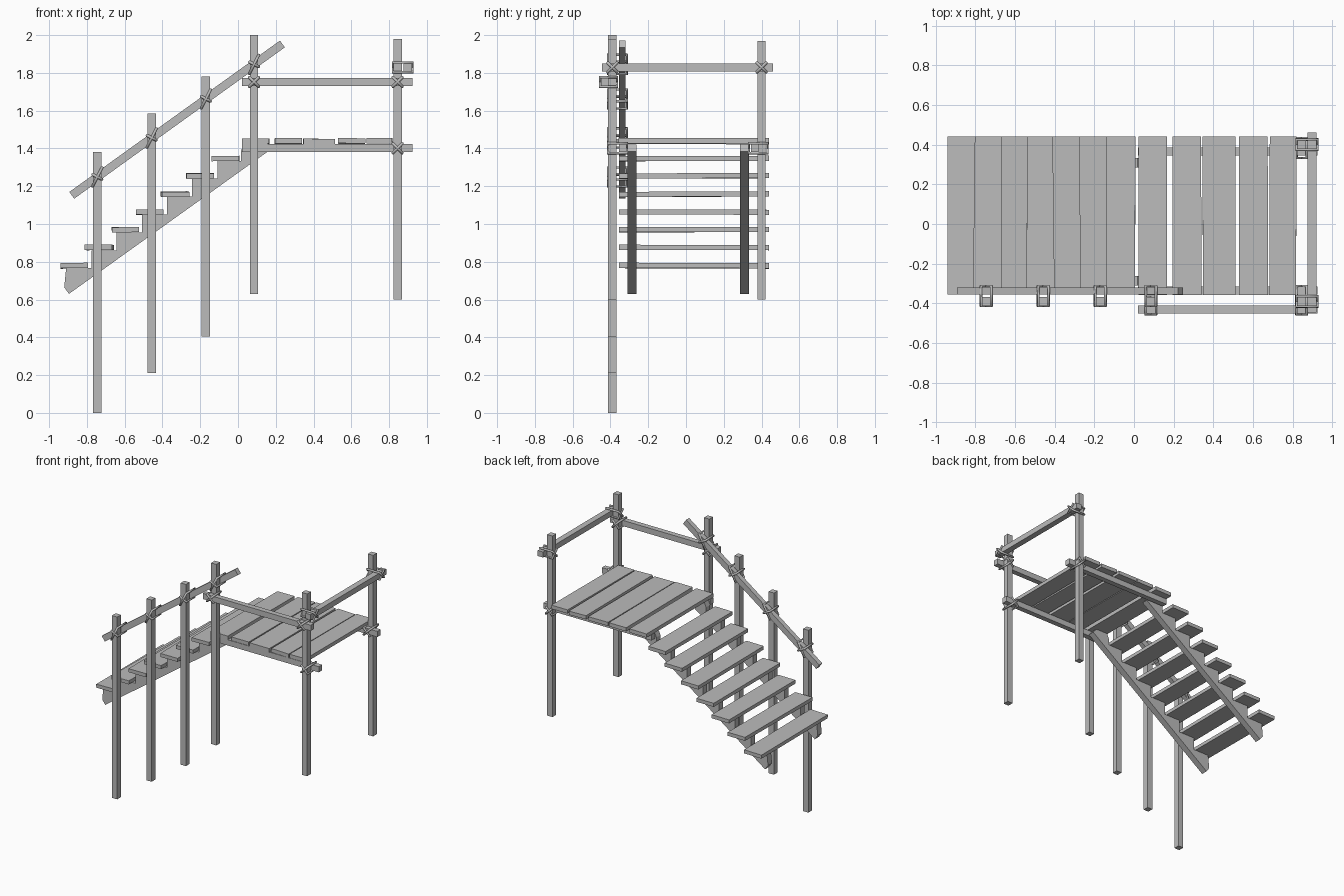
import bpy, bmesh, math, random
from mathutils import Vector, Matrix

random.seed(4)
default = bpy.data.objects.get("Cube")
if default:
    bpy.data.objects.remove(default, do_unlink=True)

wood = bpy.data.materials.new("grey_wood")
wood.use_nodes = True
GREY = (0.5, 0.5, 0.5, 1)
wood.diffuse_color = GREY
wood.node_tree.nodes["Principled BSDF"].inputs["Base Color"].default_value = GREY


def finish(name, bm):
    bmesh.ops.recalc_face_normals(bm, faces=bm.faces)
    mesh = bpy.data.meshes.new(name)
    bm.to_mesh(mesh)
    bm.free()
    mesh.materials.append(wood)
    obj = bpy.data.objects.new(name, mesh)
    bpy.context.collection.objects.link(obj)
    return obj


def box(name, lo, hi, pitch=0.0, wobble=0.0):
    """Box between two corners, pitched about y, with optional rough-sawn ends."""
    lo, hi = Vector(lo), Vector(hi)
    bm = bmesh.new()
    bmesh.ops.create_cube(bm, size=1)
    bmesh.ops.scale(bm, vec=hi - lo, verts=bm.verts)
    if wobble:
        for end in (-1, 1):
            dx, dz = (random.uniform(-wobble, wobble) for _ in range(2))
            for v in bm.verts:
                if v.co.y * end > 0:
                    v.co += Vector((dx, 0, dz * 0.5))
    bm.transform(Matrix.Translation((lo + hi) / 2) @ Matrix.Rotation(pitch, 4, 'Y'))
    return finish(name, bm)


def lashing(name, centre, depth_axis, depth, slope=0.0, half=0.026):
    """Two crossing rope loops round a post and the rail beside it."""
    side = Vector((1, 0, 0)) if depth_axis.y else Vector((0, 1, 0))
    rail_dir = side * math.cos(slope) + Vector((0, 0, math.sin(slope)))
    post_dir = Vector((0, 0, 1))
    reach = half / math.cos(slope)
    curve = bpy.data.curves.new(name, 'CURVE')
    curve.dimensions = '3D'
    curve.bevel_depth = 0.008
    curve.bevel_resolution = 1
    for sign in (-1, 1):
        corner = (post_dir + rail_dir * sign) * reach
        back = depth_axis * depth / 2
        spline = curve.splines.new('POLY')
        spline.points.add(3)
        spline.use_cyclic_u = True
        for point, p in zip(spline.points, (corner + back, corner - back,
                                            -corner - back, -corner + back)):
            point.co = (*(Vector(centre) + p), 1)
    helper = bpy.data.objects.new(name + "_path", curve)
    bpy.context.collection.objects.link(helper)
    graph = bpy.context.evaluated_depsgraph_get()
    mesh = bpy.data.meshes.new_from_object(helper.evaluated_get(graph))
    bpy.data.objects.remove(helper, do_unlink=True)
    mesh.materials.clear()
    mesh.materials.append(wood)
    obj = bpy.data.objects.new(name, mesh)
    bpy.context.collection.objects.link(obj)


X, Y = Vector((1, 0, 0)), Vector((0, 1, 0))
R = 0.022           # half thickness of posts and rails
FRONT, BACK = -0.39, 0.40
END = 0.845         # x of the two outer posts

# Posts: x, y, bottom, top
stair_posts = [(-0.745, 0.0, 1.38), (-0.457, 0.21, 1.585),
               (-0.17, 0.405, 1.78), (0.085, 0.63, 2.0)]
posts = [(x, FRONT, lo, hi) for x, lo, hi in stair_posts]
posts += [(END, FRONT, 0.6, 1.98), (END, BACK, 0.6, 1.97)]
for i, (x, y, lo, hi) in enumerate(posts):
    box(f"post_{i + 1}", (x - R, y - R, lo), (x + R, y + R, hi))

# Sloping stair handrail
a, b = Vector((-0.88, -0.337, 1.152)), Vector((0.235, -0.337, 1.953))
mid, length = (a + b) / 2, (b - a).length
slope = math.atan2(b.z - a.z, b.x - a.x)
half = Vector((length / 2, 0.018, R))
box("stair_handrail", mid - half, mid + half, pitch=-slope)
for i, (x, lo, hi) in enumerate(stair_posts):
    z = a.z + (x - a.x) * math.tan(slope)
    lashing(f"handrail_lashing_{i + 1}", (x, -0.363, z), Y, 0.1, slope)

# Platform guard rails
box("front_guard_rail", (0.02, -0.45, 1.73), (0.925, -0.41, 1.773))
box("end_guard_rail", (0.875, -0.445, 1.808), (0.92, 0.46, 1.85))
for i, x in enumerate((0.085, END)):
    lashing(f"front_guard_lashing_{i + 1}", (x, -0.41, 1.752), Y, 0.09)
for i, y in enumerate((FRONT, BACK)):
    lashing(f"end_guard_lashing_{i + 1}", (0.872, y, 1.829), X, 0.105)

# Deck joists
for side, lo, hi, post_y in (("front", -0.355, -0.315, FRONT), ("back", 0.345, 0.385, BACK)):
    box(f"{side}_joist", (0.02, lo, 1.38), (0.925, hi, 1.423))
    lashing(f"{side}_joist_lashing", (END, ((lo + hi) / 2 + post_y) / 2, 1.401), Y, 0.1)

# Deck planks
for i, (lo, hi) in enumerate([(0.027, 0.17), (0.19, 0.335), (0.35, 0.515),
                              (0.525, 0.67), (0.68, 0.815)]):
    box(f"deck_plank_{i + 1}", (lo, -0.358, 1.425), (hi, 0.44, 1.453),
        pitch=random.uniform(-0.02, 0.03), wobble=0.006)

# Stair treads
STEPS, RUN, RISE = 7, 0.1335, 0.0948
step_x = [-0.94 + RUN * i for i in range(STEPS)]
step_z = [0.766 + RISE * i for i in range(STEPS)]
for i, (x, z) in enumerate(zip(step_x, step_z)):
    box(f"stair_tread_{i + 1}", (x, -0.355, z), (x + 0.145, 0.44, z + 0.027),
        pitch=random.uniform(-0.02, 0.02), wobble=0.006)

# Sawtooth stringers
profile = [(-0.895, 0.63), (-0.92, 0.665)]
for i, (x, z) in enumerate(zip(step_x, step_z)):
    front = x + 0.03
    profile += [(front, z), (front + RUN if i < STEPS - 1 else 0.015, z)]
profile += [(0.015, 1.385), (0.03, 1.42), (0.13, 1.42), (0.16, 1.385)]
for name, y in (("front_stringer", -0.31), ("back_stringer", 0.285)):
    bm = bmesh.new()
    face = bm.faces.new([bm.verts.new((px, y, pz)) for px, pz in profile])
    moved = bmesh.ops.extrude_face_region(bm, geom=[face])["geom"]
    bmesh.ops.translate(bm, vec=(0, 0.048, 0),
                        verts=[g for g in moved if isinstance(g, bmesh.types.BMVert)])
    finish(name, bm)
